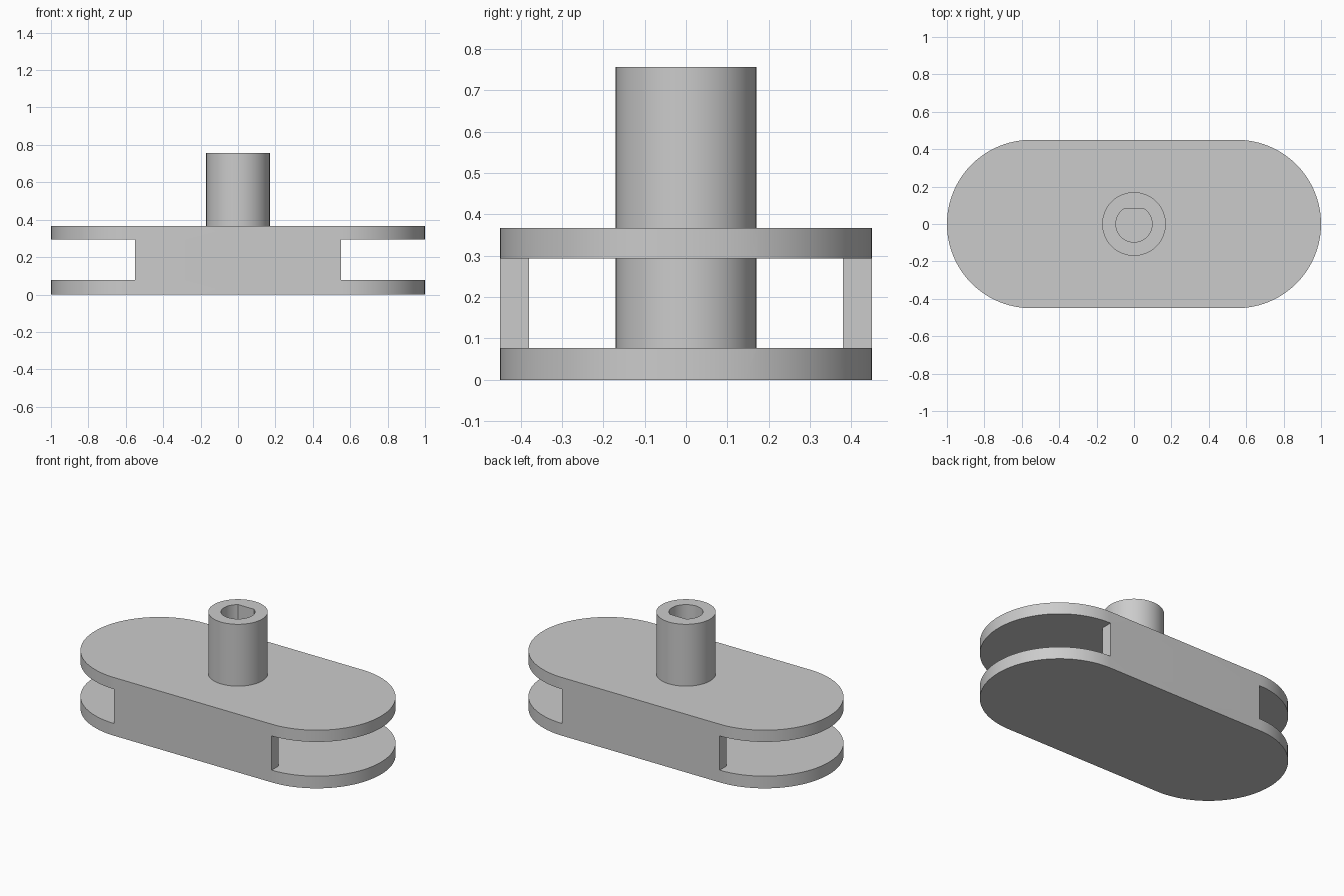
import bpy, bmesh
from math import pi, cos, sin, asin

default = bpy.data.objects.get("Cube")
if default:
    bpy.data.objects.remove(default, do_unlink=True)

HALF, RADIUS = 0.55, 0.45          # straight half length, end radius
LOWER, UPPER, TOP = 0.077, 0.293, 0.367
POST_TOP, POST_R = 0.757, 0.17
BORE_R, BORE_FLAT = 0.097, 0.08

grey = bpy.data.materials.new("plain grey")
grey.use_nodes = True
colour = (0.6, 0.6, 0.6, 1)
grey.diffuse_color = colour
grey.node_tree.nodes["Principled BSDF"].inputs["Base Color"].default_value = colour


def arc(cx, r, start, end, steps):
    angles = [start + (end - start) * i / steps for i in range(steps + 1)]
    return [(cx + r * cos(a), r * sin(a)) for a in angles]


def prism(name, outline, z0, z1):
    """Extrude a flat outline from z0 up to z1."""
    bm = bmesh.new()
    base = bm.faces.new([bm.verts.new((x, y, z0)) for x, y in outline])
    grown = bmesh.ops.extrude_face_region(bm, geom=[base])["geom"]
    for v in grown:
        if isinstance(v, bmesh.types.BMVert):
            v.co.z = z1
    bmesh.ops.recalc_face_normals(bm, faces=bm.faces)
    mesh = bpy.data.meshes.new(name)
    bm.to_mesh(mesh)
    bm.free()
    mesh.materials.append(grey)
    obj = bpy.data.objects.new(name, mesh)
    bpy.context.collection.objects.link(obj)
    return obj


def box(name, x0, x1, half_y, z0, z1):
    return prism(name, [(x0, -half_y), (x1, -half_y), (x1, half_y), (x0, half_y)], z0, z1)


def combine(target, tool, operation):
    """Apply a boolean and discard the tool."""
    tool.hide_render = True
    bpy.context.view_layer.objects.active = target
    mod = target.modifiers.new("combine", "BOOLEAN")
    mod.operation, mod.object, mod.solver = operation, tool, "EXACT"
    bpy.ops.object.modifier_apply(modifier=mod.name)
    bpy.data.objects.remove(tool, do_unlink=True)


# Rounded body with a plate above and below
stadium = arc(HALF, RADIUS, -pi / 2, pi / 2, 48) + arc(-HALF, RADIUS, pi / 2, 3 * pi / 2, 48)
body = prism("pulley_body", stadium, 0, TOP)

# Inner tunnel between the side walls, then the open ends
combine(body, box("tunnel", -1.2, 1.2, 0.38, LOWER, UPPER), "DIFFERENCE")
for x0, x1 in ((-1.2, -HALF), (HALF, 1.2)):
    combine(body, box("end_opening", x0, x1, 0.6, LOWER, UPPER), "DIFFERENCE")

# Central post with a D-shaped bore
post = prism("post", arc(0, POST_R, 0, 2 * pi, 72)[:-1], LOWER / 2, POST_TOP)
combine(body, post, "UNION")
flat = asin(BORE_FLAT / BORE_R)
bore = prism("bore", arc(0, BORE_R, pi - flat, 2 * pi + flat, 48), TOP, POST_TOP + 0.1)
combine(body, bore, "DIFFERENCE")

# Smooth the curved sides only
bpy.ops.object.select_all(action="DESELECT")
body.select_set(True)
bpy.context.view_layer.objects.active = body
bpy.ops.object.shade_smooth_by_angle(angle=pi / 6)
